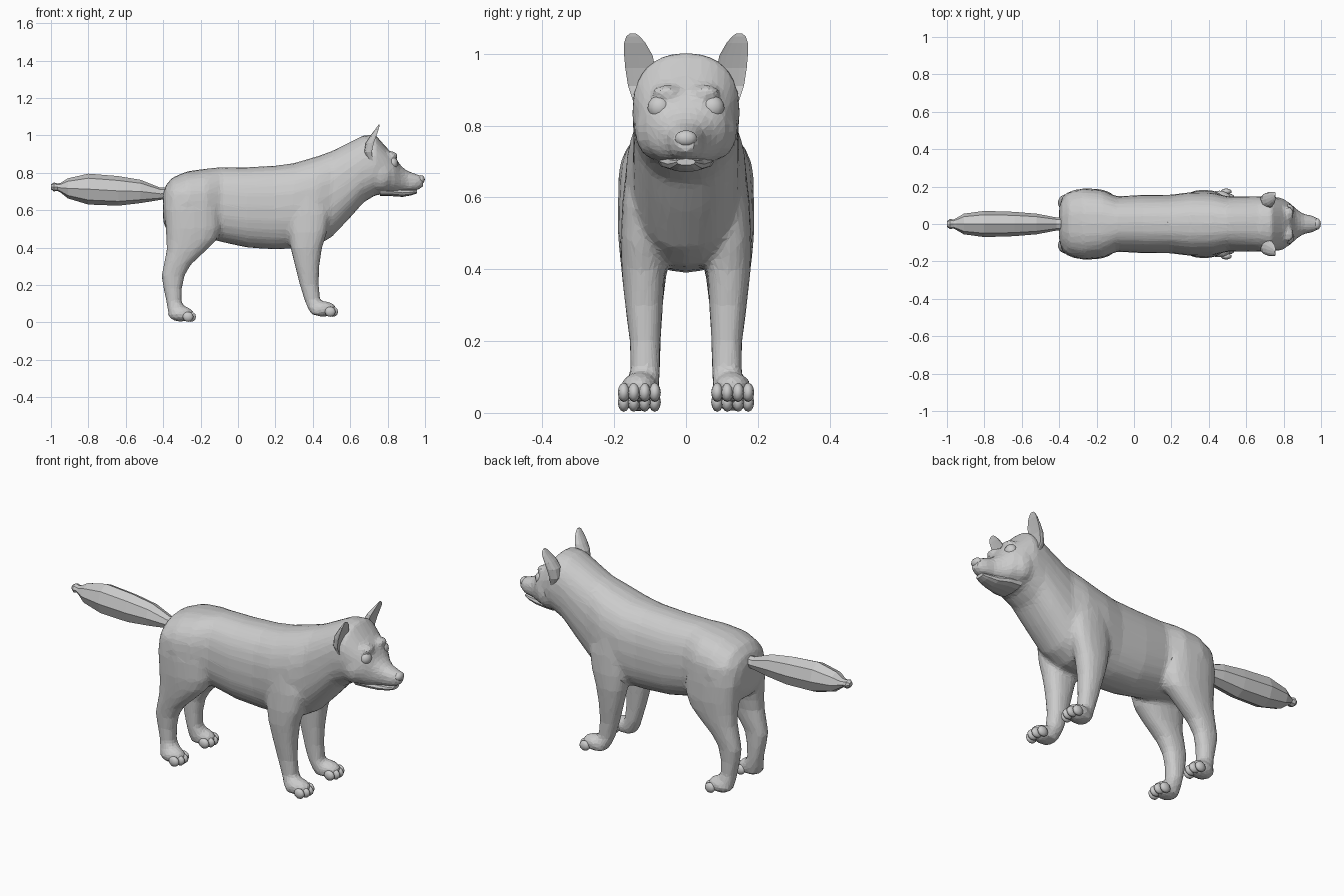
import bpy, bmesh, math
from mathutils import Matrix


def spow(v, p):
    return math.copysign(abs(v) ** p, v)


def loft(bm, axis, stations, n=16, p=0.85, scoop=1.0, side=1):
    # station: (t, a0, a1, b0, b1); a is z (axis x) or x (axis z), b is y
    rings = []
    for t, a0, a1, b0, b1 in stations:
        ring = []
        for i in range(n):
            g = 2 * math.pi * i / n
            ca, sa = spow(math.cos(g), p), spow(math.sin(g), p)
            if ca > 0:
                ca *= scoop
            a = (a0 + a1) / 2 + (a1 - a0) / 2 * ca
            b = side * ((b0 + b1) / 2 + (b1 - b0) / 2 * sa)
            ring.append(bm.verts.new((t, b, a) if axis == 'x' else (a, b, t)))
        rings.append(ring)
    for r, q in zip(rings, rings[1:]):
        for i in range(n):
            j = (i + 1) % n
            bm.faces.new((r[i], r[j], q[j], q[i]))
    bm.faces.new(rings[0])
    bm.faces.new(rings[-1])


def blob(bm, c, r, u=12, v=8):
    bmesh.ops.create_uvsphere(bm, u_segments=u, v_segments=v, radius=1,
                              matrix=Matrix.Translation(c) @ Matrix.Diagonal((*r, 1)))


def finish(name, bm, mirror=False, smooth=False):
    bmesh.ops.recalc_face_normals(bm, faces=bm.faces)
    me = bpy.data.meshes.new(name)
    bm.to_mesh(me)
    bm.free()
    for f in me.polygons:
        f.use_smooth = smooth
    ob = bpy.data.objects.new(name, me)
    bpy.context.collection.objects.link(ob)
    if mirror:
        ob.modifiers.new("mirror", 'MIRROR').use_axis = (False, True, False)
    return ob


# torso, neck and head: x, z low, z high, half width
trunk = [(-.40, .54, .69, .09), (-.385, .50, .735, .135), (-.35, .48, .775, .17),
         (-.27, .47, .808, .19), (-.17, .45, .822, .182), (-.09, .43, .83, .148),
         (.05, .40, .83, .156), (.20, .39, .838, .157), (.30, .395, .852, .17),
         (.42, .41, .887, .168), (.50, .455, .915, .148), (.60, .56, .965, .147),
         (.67, .64, 1.0, .148), (.735, .68, 1.003, .15), (.79, .685, .94, .132),
         (.835, .69, .893, .112), (.87, .695, .838, .078), (.905, .70, .81, .055),
         (.955, .705, .792, .044), (.99, .725, .782, .028)]

# legs: z, x range, y range
front_leg = [(.70, .28, .46, .06, .165), (.58, .265, .49, .06, .178),
             (.48, .27, .475, .06, .183), (.40, .28, .45, .058, .181),
             (.30, .305, .435, .064, .17), (.20, .33, .432, .07, .157),
             (.12, .355, .44, .072, .155), (.07, .375, .48, .075, .17),
             (.04, .395, .49, .08, .175)]
back_leg = [(.70, -.38, -.12, .03, .18), (.60, -.395, -.09, .02, .19),
            (.50, -.387, -.09, .025, .19), (.44, -.383, -.115, .04, .185),
            (.38, -.383, -.175, .055, .178), (.31, -.397, -.25, .063, .168),
            (.25, -.41, -.285, .07, .16), (.18, -.398, -.30, .07, .155),
            (.11, -.383, -.302, .072, .155), (.06, -.375, -.27, .075, .17),
            (.02, -.36, -.26, .08, .175)]
paws = {"front_paw": (.455, .03), "back_paw": (-.305, .003)}

# one continuous skin for trunk, head and legs, fused then faceted
bm = bmesh.new()
loft(bm, 'x', [(x, lo, hi, -w, w) for x, lo, hi, w in trunk], n=24)
for s in (1, -1):
    loft(bm, 'z', front_leg, side=s)
    loft(bm, 'z', back_leg, side=s)
    for px, pz in paws.values():
        blob(bm, (px, .13 * s, pz + .042), (.072, .052, .042))
    # cheek and brow
    blob(bm, (.765, .085 * s, .79), (.07, .06, .085))
    blob(bm, (.825, .055 * s, .892), (.03, .04, .022))
skin = finish("body", bm)
rm = skin.modifiers.new("fuse", 'REMESH')
rm.mode = 'VOXEL'
rm.voxel_size = .011
sm = skin.modifiers.new("soften", 'SMOOTH')
sm.factor = .5
sm.iterations = 7
dc = skin.modifiers.new("facet", 'DECIMATE')
dc.ratio = .12

# toes
for name, (px, pz) in paws.items():
    bm = bmesh.new()
    for dy, dx in ((-.043, .038), (-.015, .052), (.015, .052), (.043, .038)):
        blob(bm, (px + dx, .13 + dy, pz + .027), (.03, .017, .027), 10, 6)
    finish(name, bm, mirror=True, smooth=True)

# cupped ears
bm = bmesh.new()
loft(bm, 'z', [(.86, .70, .745, .11, .145), (.91, .675, .757, .095, .162),
               (.96, .683, .772, .085, .17), (.995, .705, .774, .092, .173),
               (1.03, .732, .772, .112, .173), (1.048, .745, .768, .128, .167),
               (1.057, .752, .762, .14, .156)], n=14, scoop=-.1)
finish("ear", bm, mirror=True)

# eyes
bm = bmesh.new()
blob(bm, (.826, .073, .85), (.03, .034, .034))
finish("eye", bm, mirror=True, smooth=True)

# nose and lower jaw
bm = bmesh.new()
blob(bm, (.978, 0, .764), (.021, .031, .023))
finish("nose", bm, smooth=True)
bm = bmesh.new()
loft(bm, 'x', [(.76, .675, .73, -.08, .08), (.82, .675, .725, -.073, .073),
               (.88, .671, .715, -.052, .052), (.93, .68, .71, -.038, .038),
               (.958, .69, .708, -.026, .026)], n=12)
finish("lower_jaw", bm)

# bushy tail with a small knob at its tip
bm = bmesh.new()
loft(bm, 'x', [(-.36, .665, .72, -.03, .03), (-.415, .655, .72, -.035, .035),
               (-.52, .638, .762, -.055, .055), (-.64, .624, .782, -.065, .065),
               (-.80, .63, .795, -.07, .07), (-.91, .663, .77, -.055, .055),
               (-.95, .695, .745, -.032, .032), (-.965, .703, .743, -.024, .024),
               (-.985, .70, .748, -.027, .027), (-1.0, .712, .738, -.015, .015)],
     n=8, p=1)
finish("tail", bm)
